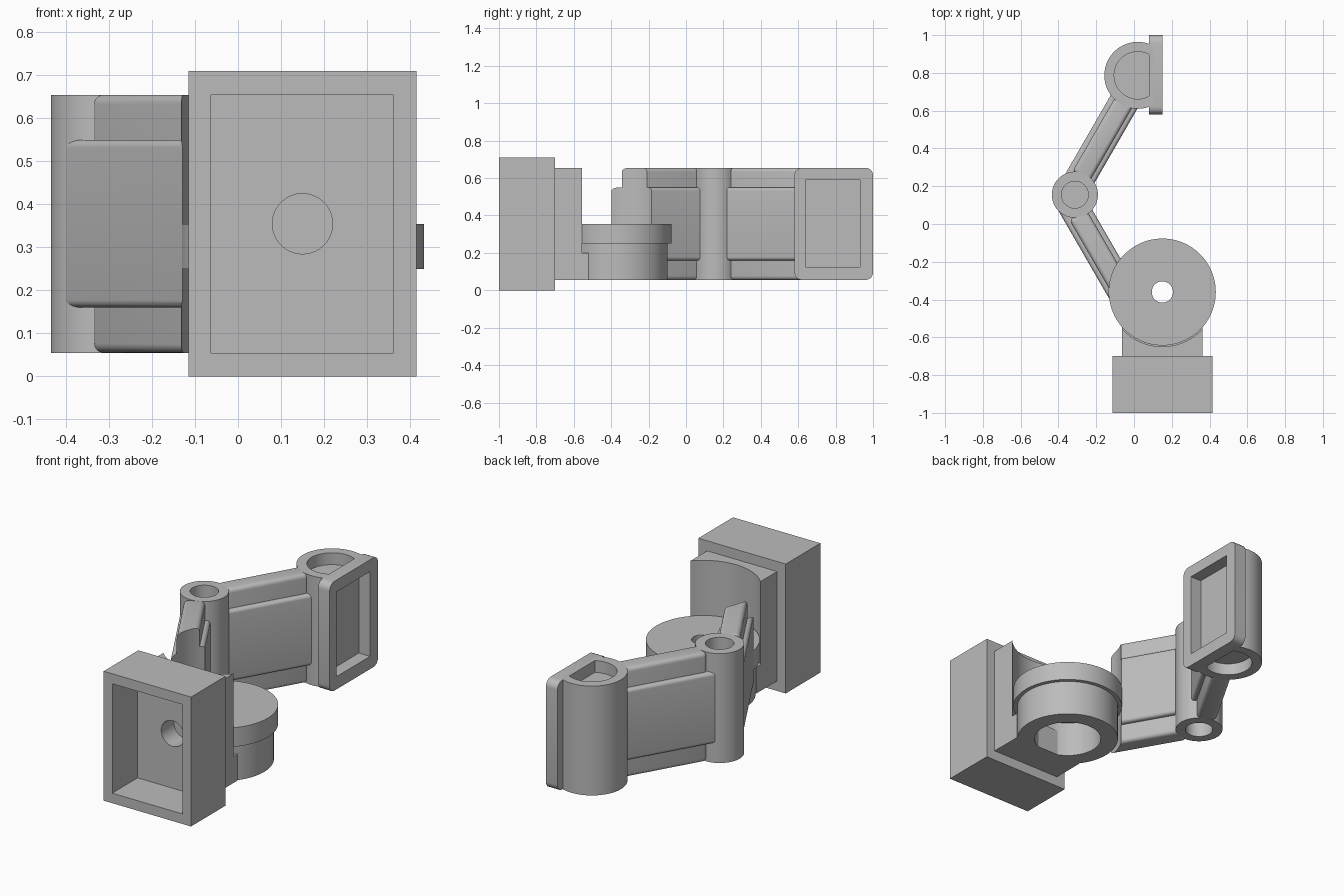
import bpy, bmesh, math
from mathutils import Matrix, Vector

cube = bpy.data.objects.get("Cube")
if cube:
    bpy.data.objects.remove(cube, do_unlink=True)

grey = bpy.data.materials.new("plain_grey")
grey.use_nodes = True
tone = (0.5, 0.5, 0.5, 1)
grey.diffuse_color = tone
grey.node_tree.nodes["Principled BSDF"].inputs["Base Color"].default_value = tone

LOW, HIGH = 0.055, 0.655
HUB = Vector((0.15, -0.36))
ELBOW = Vector((-0.313, 0.155))
HEAD = Vector((0.02, 0.787))


def finish(name, bm):
    bmesh.ops.recalc_face_normals(bm, faces=bm.faces)
    mesh = bpy.data.meshes.new(name)
    bm.to_mesh(mesh)
    bm.free()
    mesh.materials.append(grey)
    obj = bpy.data.objects.new(name, mesh)
    bpy.context.collection.objects.link(obj)
    return obj


def box(name, x, y, z, bevel=0, bevel_axis=None):
    """Box from ranges; bevels all edges or only those along one axis."""
    bm = bmesh.new()
    bmesh.ops.create_cube(bm, size=1)
    for v in bm.verts:
        v.co = [(a + b) / 2 + c * (b - a) for (a, b), c in zip((x, y, z), v.co)]
    if bevel:
        edges = [e for e in bm.edges if bevel_axis is None
                 or abs((e.verts[0].co - e.verts[1].co).normalized()[bevel_axis]) > 0.9]
        bmesh.ops.bevel(bm, geom=edges, offset=bevel, segments=5,
                        profile=0.5, affect='EDGES')
    return finish(name, bm)


def cylinder(name, centre, radius, z0, z1):
    bm = bmesh.new()
    bmesh.ops.create_cone(bm, cap_ends=True, segments=96, radius1=radius,
                          radius2=radius, depth=z1 - z0)
    bmesh.ops.translate(bm, verts=bm.verts, vec=(*centre, (z0 + z1) / 2))
    return finish(name, bm)


def combine(obj, other, mode='DIFFERENCE'):
    """Apply a boolean and discard the helper."""
    other.hide_render = True
    mod = obj.modifiers.new(mode, 'BOOLEAN')
    mod.operation, mod.solver, mod.object = mode, 'EXACT', other
    bpy.context.view_layer.objects.active = obj
    bpy.ops.object.modifier_apply(modifier=mod.name)
    bpy.data.objects.remove(other, do_unlink=True)


def smooth(obj):
    bpy.ops.object.select_all(action='DESELECT')
    obj.select_set(True)
    bpy.context.view_layer.objects.active = obj
    bpy.ops.object.shade_smooth_by_angle(angle=math.radians(30))


# Hollow wall box with a round blind socket in its back wall
wall_box = box("wall_box", (-0.115, 0.415), (-1, -0.70), (0, 0.71))
block = box("block", (-0.063, 0.362), (-0.72, -0.52), (LOW, HIGH))
combine(block, cylinder("cut", HUB, 0.289, 0.2, 0.8))
combine(wall_box, block, 'UNION')
combine(wall_box, box("cut", (-0.063, 0.362), (-1.1, -0.78), (LOW, HIGH)))
socket = cylinder("cut", (0, 0), 0.07, -0.08, 0.08)
socket.data.transform(Matrix.Translation((HUB.x, -0.75, 0.355))
                      @ Matrix.Rotation(math.pi / 2, 4, 'X'))
combine(wall_box, socket)

# Swivel: lower ring with wide bore, and upper disc with a pin hole
swivel_ring = cylinder("swivel_ring", HUB, 0.262, LOW, 0.25)
combine(swivel_ring, cylinder("cut", HUB, 0.173, 0, 0.3))
swivel_disc = cylinder("swivel_disc", HUB, 0.283, 0.25, 0.355)
combine(swivel_disc, cylinder("cut", HUB, 0.056, 0.2, 0.4))

# Elbow barrel with a recess at each end
elbow_barrel = cylinder("elbow_barrel", ELBOW, 0.122, LOW, HIGH)
for z0, z1 in ((0, LOW + 0.1), (HIGH - 0.1, 0.8)):
    combine(elbow_barrel, cylinder("cut", ELBOW, 0.071, z0, z1))

# Head barrel with D-shaped end recesses
head_barrel = cylinder("head_barrel", HEAD, 0.177, LOW, HIGH)
combine(head_barrel, box("cut", (0.1, 0.4), (0.4, 1.2), (0, 0.8)))
for z0, z1 in ((0, LOW + 0.065), (HIGH - 0.065, 0.8)):
    recess = cylinder("cut", HEAD, 0.125, z0, z1)
    combine(recess, box("cut", (0.079, 0.4), (0.4, 1.2), (-0.1, 0.9)))
    combine(head_barrel, recess)

# Rounded head plate with a rectangular pocket
head_plate = box("head_plate", (0.08, 0.15), (0.58, 1), (LOW, HIGH), 0.04, 0)
pocket = ((0.082, 0.2), (0.64, 0.93), (0.125, 0.59))
combine(head_plate, box("cut", *pocket))
combine(head_barrel, box("cut", *pocket))

parts = [wall_box, swivel_ring, swivel_disc, elbow_barrel, head_barrel, head_plate]

# Arms: thick middle body and narrower full-height spine, leaving the elbow
for name, angle, side, body_end, spine_end in (
        ("lower_arm", -60, -0.039, 0.62, 0.62),
        ("upper_arm", 60, 0.02, 0.68, 0.56)):
    place = Matrix.Translation((*ELBOW, 0)) @ Matrix.Rotation(math.radians(angle), 4, 'Z')
    body = box(name + "_body", (0, body_end), (side - 0.079, side + 0.079),
               (0.16, 0.55), 0.018, 0)
    spine = box(name + "_spine", (0.1, spine_end), (side - 0.053, side + 0.053),
                (LOW, HIGH), 0.022)
    for arm in (body, spine):
        arm.data.transform(place)
        if angle < 0:
            combine(arm, cylinder("cut", HUB, 0.282, -0.1, 0.8))
        parts.append(arm)

for part in parts:
    smooth(part)
